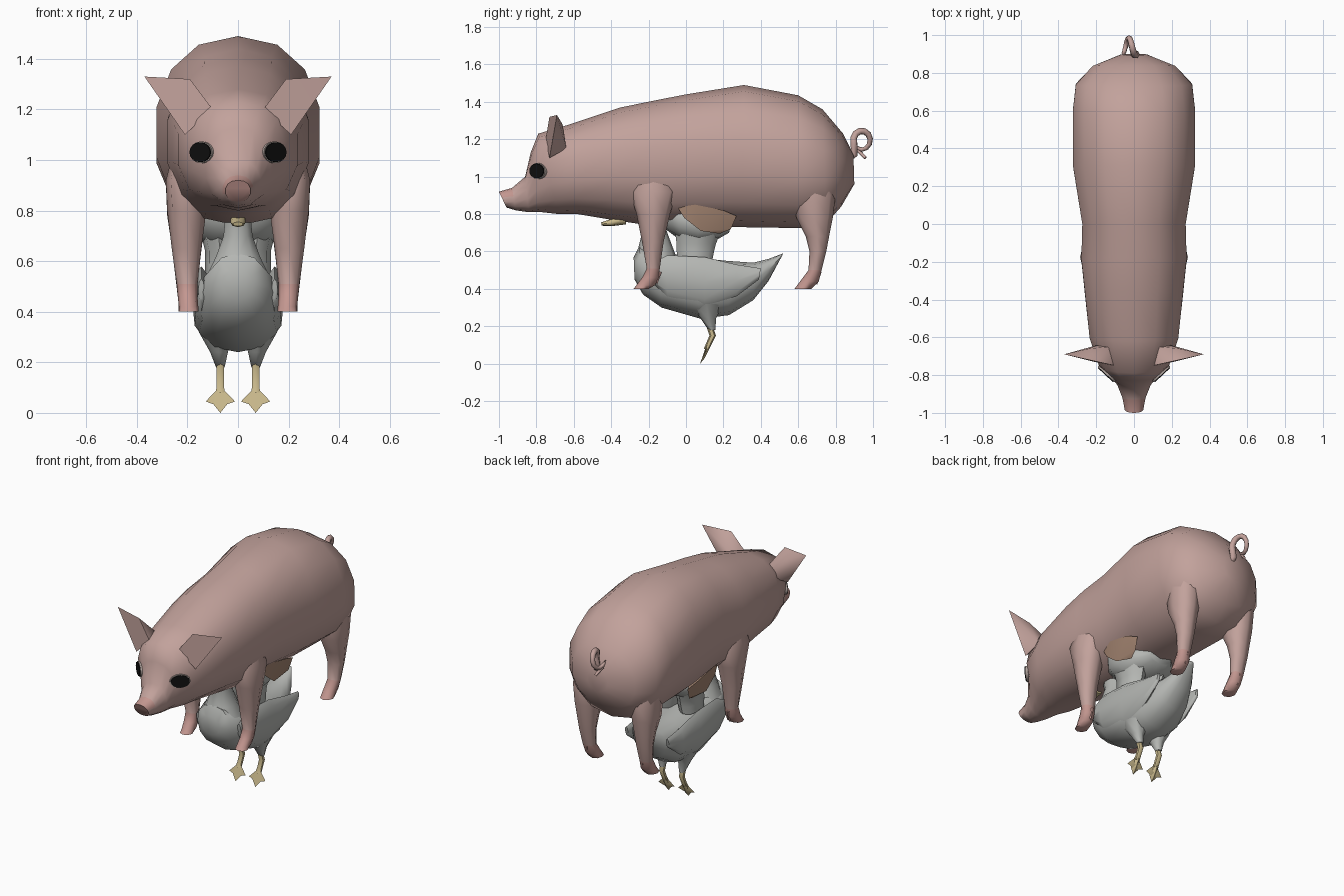
import bpy, bmesh, math
from mathutils import Vector as V


def material(name, r, g, b):
    m = bpy.data.materials.new(name)
    m.diffuse_color = (r, g, b, 1)
    return m


PINK = material("skin", 0.54, 0.36, 0.33)
ROSE = material("rose", 0.55, 0.31, 0.28)
BLACK = material("black", 0.005, 0.005, 0.005)
RIM = material("eye_rim", 0.45, 0.38, 0.35)
WHITE = material("feathers", 0.46, 0.47, 0.45)
TAN = material("tan", 0.58, 0.48, 0.26)
BROWN = material("brown", 0.38, 0.24, 0.17)


def finish(bm, name, mats, angle=50, accent=None):
    bmesh.ops.recalc_face_normals(bm, faces=bm.faces)
    for f in bm.faces:
        if accent and accent(f.calc_center_median()):
            f.material_index = 1
    me = bpy.data.meshes.new(name)
    bm.to_mesh(me)
    bm.free()
    for m in mats:
        me.materials.append(m)
    ob = bpy.data.objects.new(name, me)
    bpy.context.collection.objects.link(ob)
    bpy.context.view_layer.objects.active = ob
    ob.select_set(True)
    bpy.ops.object.shade_smooth_by_angle(angle=math.radians(angle))
    ob.select_set(False)
    return ob


def loft(name, rings, mats, n=12, power=0.9, angle=60, accent=None):
    # rings: (centre, half side axis, half up axis)
    bm = bmesh.new()
    rows = []
    for c, u, v in rings:
        row = []
        for i in range(n):
            a = 2 * math.pi * i / n + math.pi / 2
            co, si = math.cos(a), math.sin(a)
            p = V(c) + V(u) * math.copysign(abs(co) ** power, co) \
                + V(v) * math.copysign(abs(si) ** power, si)
            row.append(bm.verts.new(p))
        rows.append(row)
    for a, b in zip(rows, rows[1:]):
        for i in range(n):
            j = (i + 1) % n
            bm.faces.new((a[i], a[j], b[j], b[i]))
    bm.faces.new(rows[0])
    bm.faces.new(rows[-1])
    return finish(bm, name, mats, angle, accent)


def along(data, x=0):
    # rings given as top y, top z, bottom y, bottom z, half width
    out = []
    for yt, zt, yb, zb, w in data:
        t, b = V((x, yt, zt)), V((x, yb, zb))
        out.append(((t + b) / 2, (w, 0, 0), (t - b) / 2))
    return out


def upright(data, s=1):
    # rings given as z, front y, back y, inner x, outer x
    return [((s * (xi + xo) / 2, (yf + yb) / 2, z), ((xo - xi) / 2, 0, 0),
             (0, (yb - yf) / 2, 0)) for z, yf, yb, xi, xo in data]


def hull(name, pts, mats, angle=35, s=1):
    bm = bmesh.new()
    for x, y, z in pts:
        bm.verts.new((s * x, y, z))
    bmesh.ops.convex_hull(bm, input=bm.verts)
    return finish(bm, name, mats, angle)


def tube(name, pts, radius, mat):
    cu = bpy.data.curves.new(name, 'CURVE')
    cu.dimensions = '3D'
    cu.bevel_depth, cu.bevel_resolution, cu.use_fill_caps = radius, 1, True
    sp = cu.splines.new('POLY')
    sp.points.add(len(pts) - 1)
    for i, (q, p) in enumerate(zip(sp.points, pts)):
        q.co = (*p, 1)
        q.radius = 1.4 - 0.9 * i / len(pts)
    cu.materials.append(mat)
    ob = bpy.data.objects.new(name, cu)
    bpy.context.collection.objects.link(ob)


# Pig body and head in one skin
loft("pig_body", along([
    (-1.0, .92, -.96, .835, .05), (-.93, .94, -.91, .82, .062),
    (-.86, 1.0, -.84, .81, .09), (-.83, 1.13, -.77, .81, .13),
    (-.79, 1.23, -.68, .80, .19), (-.62, 1.28, -.58, .80, .24),
    (-.35, 1.37, -.40, .77, .265), (-.18, 1.405, -.20, .74, .285),
    (0, 1.44, 0, .74, .28), (.31, 1.49, .30, .73, .33),
    (.60, 1.435, .62, .725, .33), (.73, 1.36, .75, .75, .315),
    (.84, 1.23, .83, .84, .225), (.895, 1.12, .90, .96, .07)]),
    [PINK, ROSE], n=14, accent=lambda c: c.y < -.95)

# Curly tail
curl = [(0, .87, 1.10), (0, .90, 1.12)]
for i in range(12):
    a = math.radians(200 - i * 32)
    curl.append((.01 - .006 * i, .94 + .045 * math.cos(a), 1.195 + .05 * math.sin(a)))
curl += [(-.05, .92, 1.14), (-.03, .96, 1.10)]
tube("pig_tail", curl, .016, PINK)

for s, side in ((1, "right"), (-1, "left")):
    hoof = lambda c: c.z < .5
    # Pig legs and dewclaws
    loft("pig_front_leg_" + side, upright([
        (1.06, -.24, -.12, .17, .25), (.92, -.30, -.05, .14, .285),
        (.80, -.265, -.085, .125, .28), (.65, -.235, -.12, .145, .262),
        (.51, -.21, -.14, .16, .243), (.46, -.235, -.145, .16, .238),
        (.42, -.265, -.165, .157, .234), (.40, -.28, -.20, .157, .234)], s),
        [PINK, ROSE], 8, accent=hoof)
    loft("pig_hind_leg_" + side, upright([
        (1.08, .60, .74, .14, .29), (.90, .575, .80, .12, .285),
        (.78, .59, .785, .125, .28), (.68, .64, .765, .14, .265),
        (.60, .66, .75, .15, .255), (.50, .655, .725, .16, .243),
        (.44, .61, .71, .157, .236), (.40, .58, .67, .157, .236)], s),
        [PINK, ROSE], 8, accent=hoof)
    for y, leg in ((-.155, "front"), (.70, "hind")):
        hull(f"{leg}_dewclaw_{side}", [(.17, y - .02, .50), (.225, y - .02, .50),
             (.198, y + .025, .49), (.198, y, .42)], [ROSE], s=s)
    # Pig ears
    hull("pig_ear_" + side, [
        (.10, -.75, 1.20), (.19, -.73, 1.32), (.37, -.69, 1.33), (.21, -.73, 1.10),
        (.19, -.64, 1.15), (.13, -.65, 1.22), (.24, -.66, 1.28)], [PINK], 60, s)
    # Pig eyes as flat discs with a pale rim
    nrm, flat = V((s * .68, -.73, .05)), V((s * .73, .68, 0))
    for name, r, d, m in (("eye_rim_", 1.1, .012, RIM), ("eye_", 1, .018, BLACK)):
        c = V((s * .139, -.787, 1.03))
        u, v = flat * .056 * r, V((0, 0, .039 * r))
        loft("pig_" + name + side, [(c - nrm * .03, u, v), (c + nrm * d, u, v)],
             [m], 16, 1)

    # Goose wing
    loft("goose_wing_" + side, along([
        (-.20, .53, -.19, .44, .012), (-.10, .58, -.10, .36, .03),
        (.10, .57, .10, .31, .036), (.27, .53, .27, .36, .03),
        (.40, .51, .39, .45, .01)], s * .145), [WHITE], 8)
    # Goose leg and webbed foot
    loft("goose_thigh_" + side, upright([
        (.32, .02, .20, .01, .155), (.24, .08, .16, .04, .11),
        (.18, .12, .158, .053, .087)], s), [WHITE], 8)
    loft("goose_shin_" + side, upright([
        (.23, .10, .135, .053, .087), (.15, .125, .16, .054, .086),
        (.08, .095, .125, .054, .086)], s), [TAN], 6)
    hull("goose_mid_toe_" + side, [
        (.055, .11, .10), (.085, .11, .10), (.07, .13, .09), (.042, .088, .035),
        (.098, .088, .035), (.07, .075, .0), (.07, .10, .03)], [TAN], s=s)
    hull("goose_side_toes_" + side, [
        (.055, .11, .09), (.085, .11, .09), (.128, .095, .045), (.012, .095, .045),
        (.07, .09, .025), (.07, .108, .05)], [TAN], s=s)
    # Brown wing and thigh of the small bird held under the belly
    hull("small_bird_wing_" + side, [
        (.19, -.06, .86), (.22, .05, .85), (.22, .20, .82), (.20, .27, .79),
        (.19, .24, .72), (.17, .18, .695), (.20, .08, .71), (.20, -.01, .78),
        (.12, .10, .80)], [BROWN], s=s)
    loft("small_bird_thigh_" + side, upright([
        (.72, -.06, .19, .01, .15), (.64, -.05, .16, .01, .13),
        (.60, -.05, .15, .01, .13), (.55, -.04, .14, .02, .13)], s), [WHITE], 8)

# Goose body
loft("goose_body", along([
    (-.28, .57, -.275, .45, .06), (-.25, .63, -.23, .37, .12),
    (-.15, .60, -.13, .30, .16), (.03, .57, .08, .24, .175),
    (.22, .55, .23, .26, .155), (.36, .54, .36, .34, .11),
    (.44, .56, .44, .44, .07), (.52, .59, .51, .57, .02)]), [WHITE])
# Goose neck, head and beak
loft("goose_neck", upright([
    (.54, -.275, -.04, -.13, .13), (.62, -.255, -.07, -.09, .09),
    (.70, -.235, -.10, -.06, .06), (.80, -.26, -.13, -.05, .05)]), [WHITE], 10)
loft("goose_head", along([
    (-.38, .80, -.37, .76, .025), (-.32, .84, -.31, .765, .05),
    (-.24, .86, -.22, .76, .055), (-.15, .83, -.15, .78, .03)]), [WHITE], 10)
loft("goose_beak", along([
    (-.455, .755, -.45, .738, .02), (-.41, .77, -.40, .735, .03),
    (-.33, .80, -.32, .745, .03)]), [TAN], 8)
# Small bird body
loft("small_bird_body", along([
    (-.13, .85, -.11, .72, .10), (-.05, .88, -.03, .66, .17),
    (.08, .86, .06, .63, .18), (.18, .82, .16, .66, .15),
    (.25, .78, .23, .70, .08)]), [WHITE], 10)
